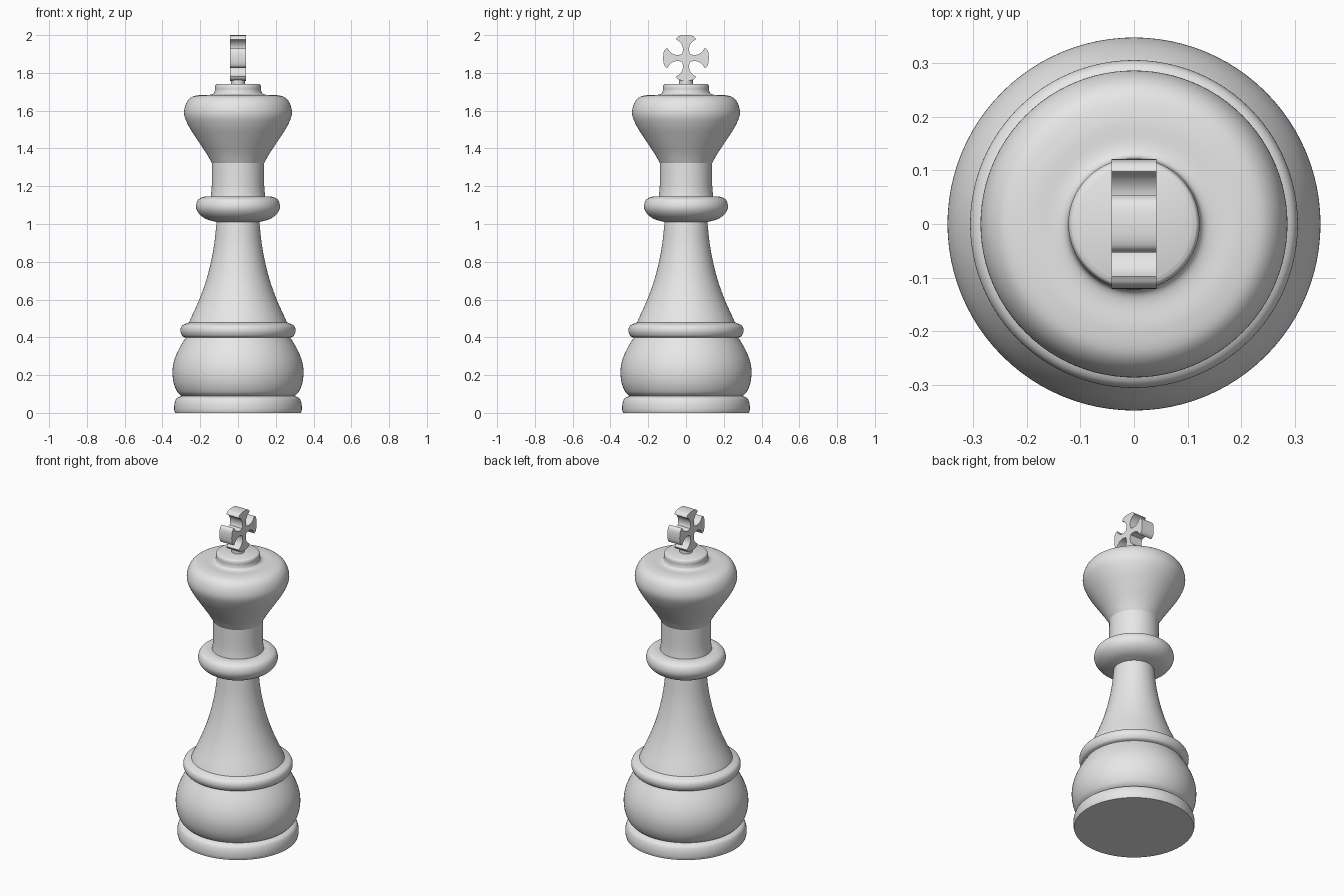
import bpy, bmesh
from math import pi, cos, sin, radians
from mathutils import Vector, Matrix

cube = bpy.data.objects.get("Cube")
if cube:
    bpy.data.objects.remove(cube, do_unlink=True)

grey = bpy.data.materials.new("plain grey")
grey.use_nodes = True
grey.diffuse_color = (0.8, 0.8, 0.8, 1)
grey.node_tree.nodes["Principled BSDF"].inputs["Base Color"].default_value = (0.8, 0.8, 0.8, 1)


def spline(points, steps=6):
    """Smooth curve through 2D points."""
    p = [Vector(q) for q in points]
    p = [2 * p[0] - p[1]] + p + [2 * p[-1] - p[-2]]
    out = []
    for a, b, c, d in zip(p, p[1:], p[2:], p[3:]):
        for i in range(steps):
            t = i / steps
            out.append(b + (c - a) * t / 2 + (2 * a - 5 * b + 4 * c - d) * t * t / 2
                       + (3 * b - a - 3 * c + d) * t ** 3 / 2)
    return out + [p[-2]]


def finish(name, bm):
    bmesh.ops.recalc_face_normals(bm, faces=bm.faces)
    mesh = bpy.data.meshes.new(name)
    bm.to_mesh(mesh)
    bm.free()
    mesh.materials.append(grey)
    obj = bpy.data.objects.new(name, mesh)
    bpy.context.collection.objects.link(obj)
    bpy.ops.object.select_all(action='DESELECT')
    obj.select_set(True)
    bpy.context.view_layer.objects.active = obj
    bpy.ops.object.shade_smooth_by_angle(angle=radians(35))


def lathe(name, points, sides=96):
    """Closed turned part from (radius, height) points."""
    bm = bmesh.new()
    rings = []
    for r, z in spline(points):
        rings.append([bm.verts.new((r * cos(2 * pi * i / sides), r * sin(2 * pi * i / sides), z))
                      for i in range(sides)])
    for low, high in zip(rings, rings[1:]):
        for i in range(sides):
            j = (i + 1) % sides
            bm.faces.new((low[i], low[j], high[j], high[i]))
    bm.faces.new(rings[0])
    bm.faces.new(rings[-1])
    finish(name, bm)


# Turned body, bottom to top
lathe("base_ring", [(0.334, 0), (0.338, 0.02), (0.336, 0.05), (0.325, 0.077), (0.30, 0.09)])
lathe("bulb", [(0.298, 0.088), (0.322, 0.112), (0.341, 0.16), (0.347, 0.22),
               (0.337, 0.28), (0.312, 0.34), (0.276, 0.40)])
lathe("foot_ring", [(0.276, 0.398), (0.295, 0.408), (0.305, 0.435), (0.296, 0.462), (0.262, 0.478)])
lathe("shaft", [(0.26, 0.476), (0.25, 0.50), (0.205, 0.60), (0.169, 0.70), (0.143, 0.80),
                (0.125, 0.90), (0.113, 1.015)])
lathe("collar", [(0.112, 1.01), (0.17, 1.027), (0.207, 1.055), (0.222, 1.09),
                 (0.212, 1.127), (0.18, 1.144), (0.144, 1.146)])
lathe("neck", [(0.145, 1.14), (0.139, 1.20), (0.138, 1.33)])
lathe("head", [(0.137, 1.32), (0.168, 1.375), (0.218, 1.45), (0.262, 1.52), (0.285, 1.58),
               (0.276, 1.635), (0.247, 1.671), (0.20, 1.683), (0.15, 1.684),
               (0.128, 1.692), (0.122, 1.71)])
lathe("crown_step", [(0.122, 1.705), (0.122, 1.725), (0.118, 1.737), (0.108, 1.742)])
lathe("cross_stem", [(0.037, 1.735), (0.037, 1.77)], 48)

# Flared cross: one half arm, mirrored and turned four times
half = spline([(0.021, 0.021), (0.016, 0.042), (0.02, 0.066), (0.034, 0.086), (0.053, 0.098)], 4)
cap = spline([(0.053, 0.098), (0.044, 0.112), (0.025, 0.119), (0, 0.121)], 4)
side = half + cap[1:]
arm = side + [Vector((-p.x, p.y)) for p in reversed(side[1:-1])]
bm = bmesh.new()
outline = []
for turn in range(4):
    spin = Matrix.Rotation(turn * pi / 2, 2)
    for p in arm:
        q = spin @ p
        outline.append(bm.verts.new((-0.042, q.x, 1.879 + q.y)))
face = bm.faces.new(outline)
extruded = bmesh.ops.extrude_face_region(bm, geom=[face])
bmesh.ops.translate(bm, vec=(0.084, 0, 0),
                    verts=[v for v in extruded["geom"] if isinstance(v, bmesh.types.BMVert)])
finish("cross", bm)
